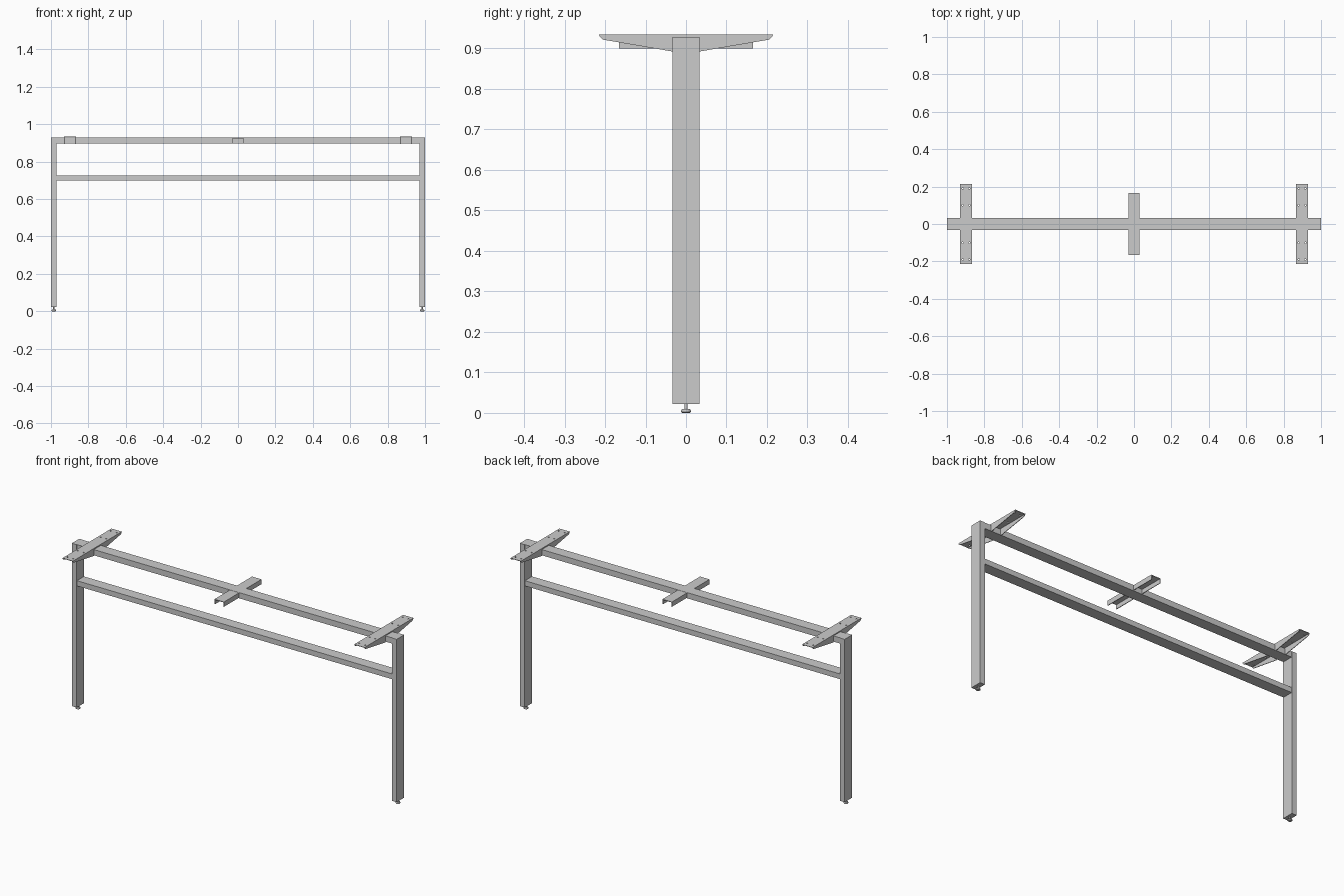
import bpy, bmesh, math
from mathutils import Matrix, Vector

if "Cube" in bpy.data.objects:
    bpy.data.objects.remove(bpy.data.objects["Cube"])


def finish(bm, name):
    bmesh.ops.recalc_face_normals(bm, faces=bm.faces)
    me = bpy.data.meshes.new(name)
    bm.to_mesh(me)
    bm.free()
    ob = bpy.data.objects.new(name, me)
    bpy.context.collection.objects.link(ob)
    return ob


def box(name, x, y, z):
    bm = bmesh.new()
    size = [b - a for a, b in (x, y, z)]
    mid = Vector([(a + b) / 2 for a, b in (x, y, z)])
    bmesh.ops.create_cube(bm, size=1, matrix=Matrix.Translation(mid) @ Matrix.Diagonal((*size, 1)))
    return finish(bm, name)


def extrude_x(name, yz, x0, x1):
    bm = bmesh.new()
    face = bm.faces.new([bm.verts.new((x0, y, z)) for y, z in yz])
    new = bmesh.ops.extrude_face_region(bm, geom=[face])["geom"]
    bmesh.ops.translate(bm, vec=(x1 - x0, 0, 0), verts=[v for v in new if isinstance(v, bmesh.types.BMVert)])
    return finish(bm, name)


def lathe(name, rz, x, segments=20):
    bm = bmesh.new()
    verts = [bm.verts.new((r, 0, z)) for r, z in rz]
    edges = [bm.edges.new(p) for p in zip(verts, verts[1:])]
    bmesh.ops.spin(bm, geom=verts + edges, cent=(0, 0, 0), axis=(0, 0, 1),
                   angle=math.tau, steps=segments)
    bmesh.ops.remove_doubles(bm, verts=bm.verts, dist=1e-5)
    bmesh.ops.translate(bm, vec=(x, 0, 0), verts=bm.verts)
    return finish(bm, name)


def cut(ob, cutter):
    mod = ob.modifiers.new("cut", 'BOOLEAN')
    mod.operation, mod.solver, mod.object = 'DIFFERENCE', 'EXACT', cutter
    bpy.context.view_layer.objects.active = ob
    bpy.ops.object.modifier_apply(modifier=mod.name)
    bpy.data.objects.remove(cutter)


LEG_TOP, LEG_Y, RAIL_Y = 0.928, 0.033, 0.031

# Horizontal rails between the legs
box("top_rail", (-0.97, 0.97), (-RAIL_Y, RAIL_Y), (0.896, LEG_TOP))
box("lower_rail", (-0.97, 0.97), (-RAIL_Y, RAIL_Y), (0.698, 0.727))

# Tapered bracket side profile, notched over the top rail
half = [(0.215, 0.934), (0.213, 0.929), (0.206, 0.922), (0.036, 0.893), (RAIL_Y, 0.893), (RAIL_Y, LEG_TOP)]
profile = half + [(-y, z) for y, z in reversed(half)]

for side, s in (("left", -1), ("right", 1)):
    # Leg with levelling foot
    box(side + "_leg", sorted((s * 0.97, s)), (-LEG_Y, LEG_Y), (0.022, LEG_TOP))
    foot = lathe(side + "_foot", [(0, 0), (0.010, 0), (0.012, 0.002), (0.012, 0.006), (0.010, 0.009),
                                  (0.004, 0.010), (0.004, 0.023), (0, 0.023)], s * 0.985)
    foot.select_set(True)
    bpy.context.view_layer.objects.active = foot
    bpy.ops.object.shade_smooth_by_angle()
    foot.select_set(False)

    # End bracket: open-bottom channel with screw holes
    cx = s * 0.898
    bracket = extrude_x(side + "_bracket", profile, cx - 0.032, cx + 0.032)
    cut(bracket, box("cavity", (cx - 0.029, cx + 0.029), (-0.3, 0.3), (0.8, 0.931)))
    bm = bmesh.new()
    for dx in (-0.018, 0.018):
        for y in (-0.19, -0.1, 0.1, 0.19):
            bmesh.ops.create_cone(bm, cap_ends=True, segments=12, radius1=0.004, radius2=0.004,
                                  depth=0.03, matrix=Matrix.Translation((cx + dx, y, 0.934)))
    cut(bracket, finish(bm, "holes"))

# Centre support arms: channels on both sides of the top rail
for side, s in (("front", -1), ("back", 1)):
    arm = box(side + "_centre_arm", (-0.029, 0.029), sorted((s * RAIL_Y, s * 0.165)), (0.9, 0.927))
    cut(arm, box("cavity", (-0.0255, 0.0255), (-0.3, 0.3), (0.8, 0.9235)))
